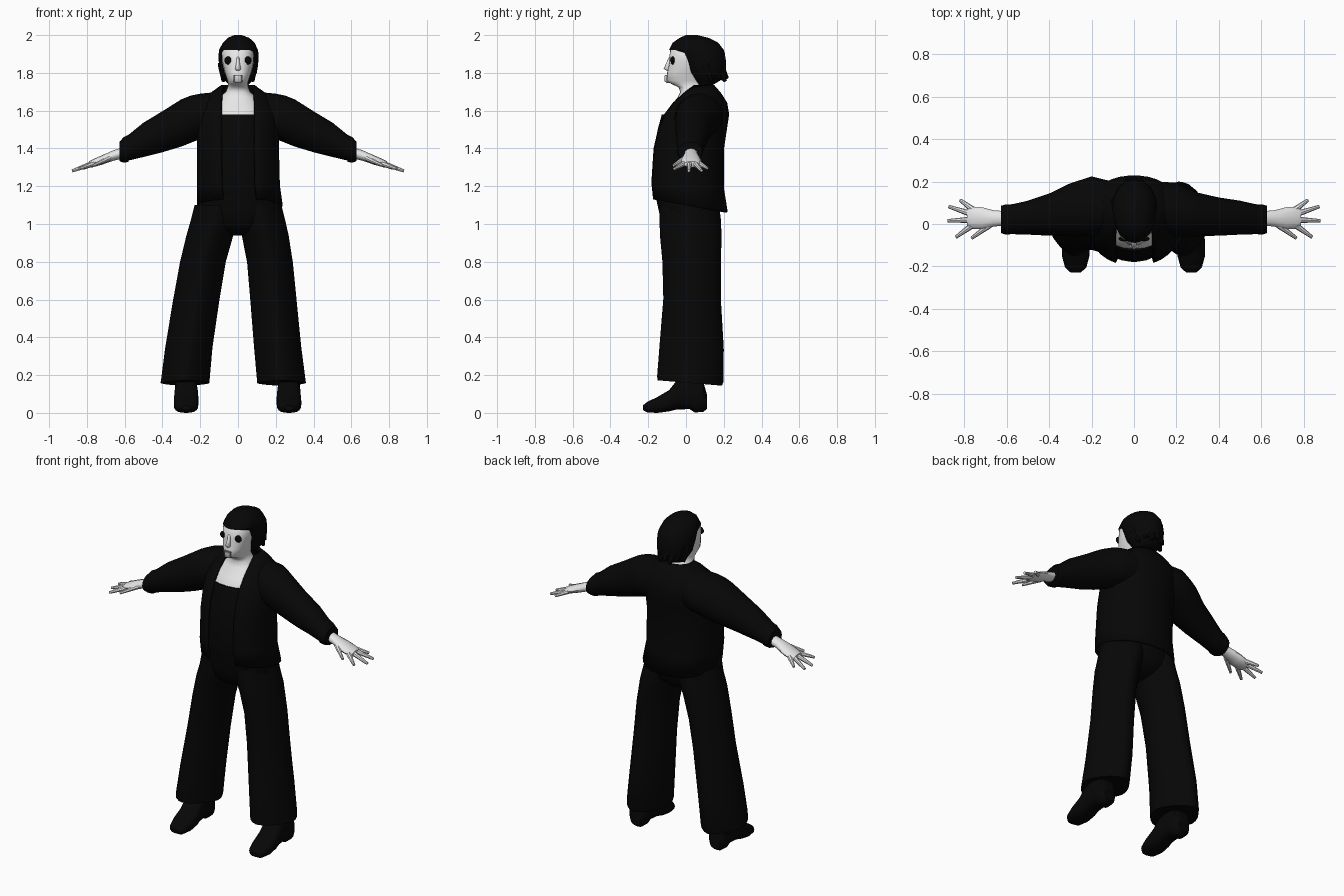
import bpy, bmesh, math
from mathutils import Vector

cube = bpy.data.objects.get("Cube")
if cube:
    bpy.data.objects.remove(cube)


def material(name, r, g, b):
    m = bpy.data.materials.new(name)
    m.use_nodes = True
    m.diffuse_color = (r, g, b, 1)
    m.node_tree.nodes["Principled BSDF"].inputs["Base Color"].default_value = (r, g, b, 1)
    return m


SKIN = material("pale skin", .8, .8, .8)
CLOTH = material("black cloth", .002, .002, .002)
SHOE = material("black leather", .002, .002, .002)
HAIR = material("black hair", .002, .002, .002)
EYE = material("eye black", .002, .002, .002)
CREASE = material("mouth grey", .3, .3, .3)


def finish(name, bm, mat, angle=40):
    bmesh.ops.recalc_face_normals(bm, faces=bm.faces)
    me = bpy.data.meshes.new(name)
    bm.to_mesh(me)
    bm.free()
    me.materials.append(mat)
    ob = bpy.data.objects.new(name, me)
    bpy.context.collection.objects.link(ob)
    bpy.ops.object.select_all(action="DESELECT")
    ob.select_set(True)
    bpy.context.view_layer.objects.active = ob
    bpy.ops.object.shade_smooth_by_angle(angle=math.radians(angle))
    return ob


def loft(bm, rings, axis="z", sides=20, power=2, gap=0, flip=1, shift=0, warp=None):
    """Skin rings of (position, a0, a1, b0, b1) along an axis; gap leaves the -b side open."""
    loops = []
    for pos, a0, a1, b0, b1 in rings:
        ra, rb = (a1 - a0) / 2, (b1 - b0) / 2
        start = math.asin(min(.9, gap / ra))
        loop = []
        for i in range(sides):
            span = sides - 1 if gap else sides
            t = start + (2 * math.pi - 2 * start) * i / span
            s, c = math.sin(t), -math.cos(t)
            a = (a0 + a1) / 2 + ra * math.copysign(abs(s) ** (2 / power), s)
            b = (b0 + b1) / 2 + rb * math.copysign(abs(c) ** (2 / power), c)
            co = Vector({"x": (pos, a, b), "y": (a, pos, b), "z": (a, b, pos)}[axis])
            if warp:
                co = warp(co)
            co.x = co.x * flip + shift
            loop.append(bm.verts.new(co))
        loops.append(loop)
    for low, high in zip(loops, loops[1:]):
        for i in range(sides - 1 if gap else sides):
            j = (i + 1) % sides
            bm.faces.new((low[i], low[j], high[j], high[i]))
    if not gap:
        bm.faces.new(loops[0])
        bm.faces.new(loops[-1])


def part(name, mat, rings, angle=40, **options):
    bm = bmesh.new()
    loft(bm, rings, **options)
    return finish(name, bm, mat, angle)


def spike(bm, start, end, r0, r1):
    """Tapered rod between two points."""
    start, end = Vector(start), Vector(end)
    d = end - start
    new = bmesh.ops.create_cone(bm, cap_ends=True, segments=8, radius1=r0, radius2=r1, depth=d.length)["verts"]
    bmesh.ops.rotate(bm, verts=new, matrix=d.to_track_quat("Z", "Y").to_matrix())
    bmesh.ops.translate(bm, verts=new, vec=(start + end) / 2)


def ellipsoid(name, mat, centre, size):
    bm = bmesh.new()
    bmesh.ops.create_uvsphere(bm, u_segments=14, v_segments=8, radius=1)
    bmesh.ops.scale(bm, verts=bm.verts, vec=size)
    bmesh.ops.translate(bm, verts=bm.verts, vec=centre)
    return finish(name, bm, mat)


def box(name, mat, centre, size):
    bm = bmesh.new()
    bmesh.ops.create_cube(bm, size=1)
    bmesh.ops.scale(bm, verts=bm.verts, vec=size)
    bmesh.ops.translate(bm, verts=bm.verts, vec=centre)
    return finish(name, bm, mat)


# Chest, neck and face in one run
part("head_and_chest", SKIN, [
    (1.5, -.15, .15, -.14, .16), (1.57, -.15, .15, -.125, .16), (1.62, -.14, .14, -.085, .15),
    (1.67, -.1, .1, -.045, .13), (1.7, -.065, .065, -.03, .1), (1.725, -.055, .055, -.04, .09),
    (1.74, -.052, .052, -.075, .09), (1.76, -.056, .056, -.106, .1), (1.8, -.07, .07, -.1, .12),
    (1.86, -.084, .084, -.088, .14), (1.92, -.086, .086, -.085, .15), (1.96, -.06, .06, -.03, .12)],
    angle=75, sides=24, power=2.4)

# Facial features
part("nose", SKIN, [
    (1.812, -.01, .01, -.104, -.07), (1.822, -.016, .016, -.118, -.07),
    (1.85, -.01, .01, -.106, -.07), (1.885, -.007, .007, -.09, -.07)], angle=75, sides=10)
part("chin", SKIN, [
    (1.746, -.014, .014, -.1, -.07), (1.755, -.019, .019, -.114, -.07),
    (1.785, -.019, .019, -.114, -.07)], angle=75, sides=16, power=4)
box("mouth_line", CREASE, (0, -.104, 1.788), (.042, .012, .004))
for side, label in ((1, "left"), (-1, "right")):
    ellipsoid(label + "_eye", EYE, (side * .048, -.07, 1.866), (.025, .012, .022))
    box(label + "_mouth_crease", CREASE, (side * .021, -.1, 1.77), (.003, .012, .036))

# Bobbed hair: stays behind the face, then sweeps over the brow
part("hair", HAIR, [
    (1.735, -.045, .055, .06, .14), (1.765, -.075, .08, .03, .19), (1.8, -.096, .1, 0, .21),
    (1.86, -.102, .108, -.035, .212), (1.905, -.102, .108, -.055, .205), (1.922, -.1, .105, -.09, .2),
    (1.96, -.08, .088, -.07, .17), (1.985, -.055, .06, -.035, .12), (2, -.02, .02, 0, .06)], sides=16)
bm = bmesh.new()
for i in range(7):
    t = (i - 3) * .4
    x, y = math.sin(t), math.cos(t)
    spike(bm, (x * .07, .07 + y * .09, 1.84), (x * .085, .09 + y * .13, 1.755 + i % 2 * .015), .045, .008)
finish("hair_tufts", bm, HAIR)

# Top under the jacket
part("vest", CLOTH, [
    (1.15, -.19, .19, -.165, .17), (1.21, -.19, .19, -.18, .17), (1.4, -.19, .19, -.168, .18),
    (1.5, -.19, .19, -.15, .19), (1.58, -.17, .17, -.128, .18)])


# Open jacket with a hem that drops to the back
def hem_drop(co):
    co.z -= max(0, 1.3 - co.z) * max(0, co.y + .19) * 1.1
    return co


jacket = part("jacket", CLOTH, [
    (1.135, -.215, .225, -.18, .215), (1.22, -.215, .21, -.19, .195), (1.4, -.215, .205, -.178, .195),
    (1.5, -.215, .205, -.155, .21), (1.58, -.215, .205, -.12, .222), (1.64, -.195, .185, -.075, .212),
    (1.69, -.145, .135, -.025, .18), (1.73, -.09, .08, .01, .145)],
    sides=30, power=2.2, gap=.08, shift=.005, warp=hem_drop)
shell = jacket.modifiers.new("thickness", "SOLIDIFY")
shell.thickness = .014
shell.offset = 0

# Trouser seat
part("trouser_seat", CLOTH, [
    (.94, -.04, .04, -.04, .07), (.96, -.1, .1, -.09, .12), (1, -.2, .21, -.125, .165),
    (1.06, -.22, .235, -.142, .18), (1.12, -.21, .23, -.155, .182),
    (1.18, -.205, .215, -.165, .175), (1.22, -.19, .2, -.165, .17)], angle=60, power=2.2)

sleeve = [
    (.1, -.03, .2, 1.46, 1.7), (.2, -.06, .195, 1.45, 1.69), (.25, -.06, .17, 1.43, 1.68),
    (.3, -.057, .148, 1.41, 1.66), (.4, -.055, .125, 1.38, 1.597), (.5, -.05, .11, 1.355, 1.537),
    (.57, -.048, .094, 1.338, 1.48), (.615, -.045, .088, 1.332, 1.445)]
cuff = [(.58, -.048, .09, 1.328, 1.472), (.605, -.05, .092, 1.325, 1.46), (.628, -.043, .086, 1.333, 1.435)]
palm = [
    (.59, -.005, .06, 1.352, 1.412), (.66, -.012, .064, 1.335, 1.39), (.72, -.025, .08, 1.314, 1.364),
    (.77, -.022, .082, 1.3, 1.342), (.788, -.01, .07, 1.3, 1.332)]
fingers = [
    ((.76, .068, 1.322), (.82, .113, 1.295)), ((.77, .048, 1.32), (.873, .082, 1.283)),
    ((.77, .02, 1.32), (.878, .015, 1.281)), ((.765, -.008, 1.32), (.84, -.062, 1.292)),
    ((.68, -.005, 1.35), (.765, -.066, 1.31))]
leg = [
    (.16, .1, .36, -.15, .19), (.18, .1, .357, -.153, .198), (.35, .085, .335, -.14, .2),
    (.6, .065, .31, -.12, .185), (.8, .048, .29, -.125, .185), (.94, .02, .268, -.138, .188),
    (1.02, -.015, .25, -.14, .185), (1.1, -.01, .23, -.14, .175)]
shoe = [
    (-.228, .245, .295, .015, .04), (-.205, .22, .32, .002, .058), (-.15, .205, .335, 0, .085),
    (-.09, .203, .335, .008, .12), (-.05, .206, .332, .018, .17), (.02, .21, .33, .02, .2),
    (.045, .21, .33, .003, .2), (.09, .215, .325, .004, .17), (.11, .235, .305, .02, .1)]

for side, label in ((1, "left"), (-1, "right")):
    # The right sleeve is fuller behind the shoulder
    def fullness(co, right=(side < 0)):
        if right:
            co.y += max(0, co.y) * 1.5 * max(0, .2 - abs(co.x - .3))
        return co

    part(label + "_sleeve", CLOTH, sleeve, axis="x", flip=side, sides=16, warp=fullness)
    part(label + "_cuff", CLOTH, cuff, axis="x", flip=side, sides=16)

    # Hand with spread fingers
    bm = bmesh.new()
    loft(bm, palm, axis="x", sides=12, flip=side)
    for a, b in fingers:
        a, b = Vector(a), Vector(b)
        a.x *= side
        b.x *= side
        spike(bm, a, b, .015, .008)
    finish(label + "_hand", bm, SKIN)

    # Flared, creased leg: the right one stands slightly wider
    def stance(co, wide=(side < 0)):
        if wide:
            co.x += .05 * max(0, min(1, (1 - co.z) / .6))
        co.z -= .1 * co.y * max(0, 1 - co.z)
        return co

    part(label + "_trouser_leg", CLOTH, leg, power=1.6, flip=side, warp=stance)
    part(label + "_shoe", SHOE, shoe, axis="y", power=2.6, flip=side, shift=-.005 if side < 0 else 0)
